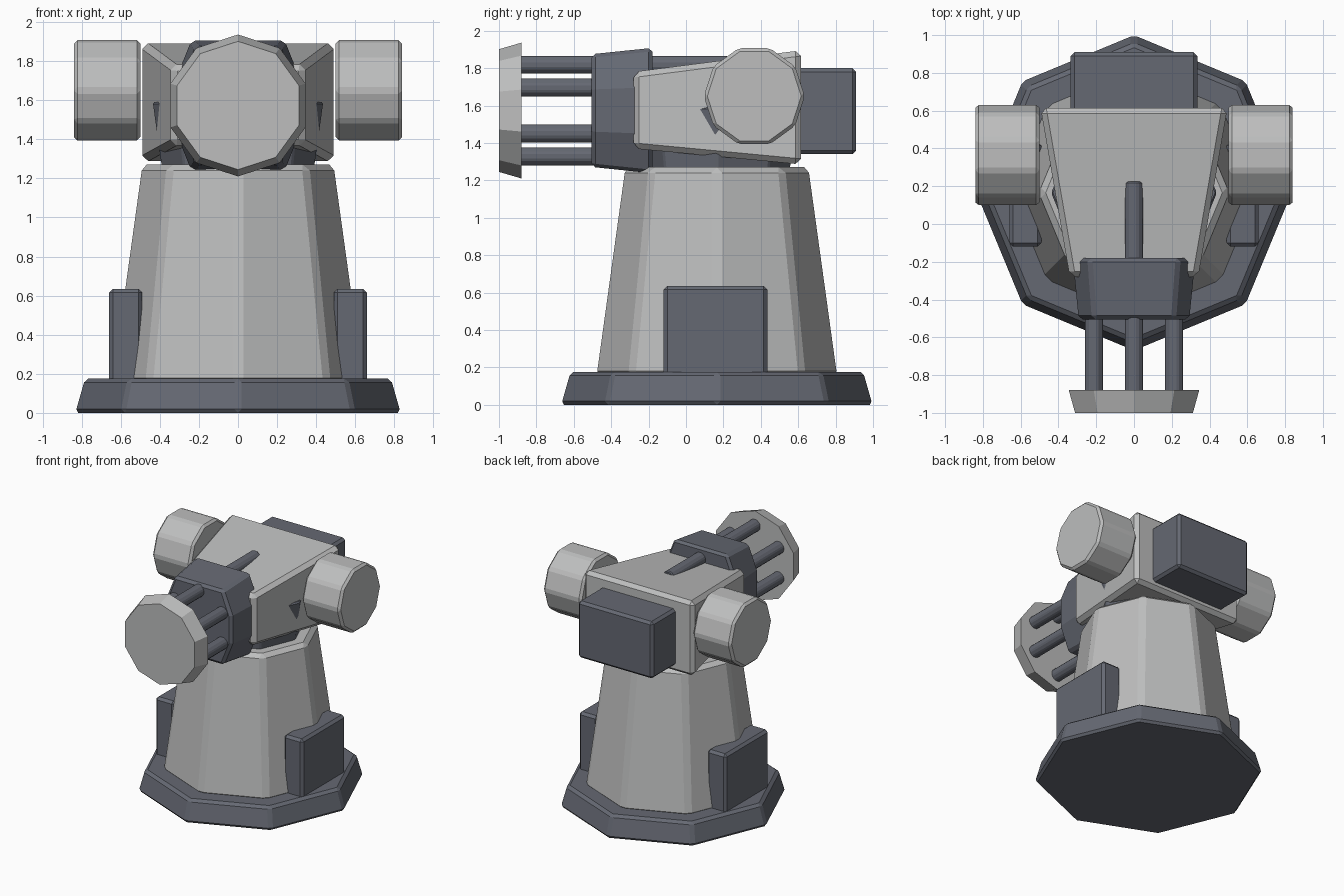
import bpy, bmesh
from math import sin, cos, pi
from mathutils import Vector

cube = bpy.data.objects.get("Cube")
if cube:
    bpy.data.objects.remove(cube, do_unlink=True)


def material(name, rgb):
    m = bpy.data.materials.new(name)
    m.use_nodes = True
    m.diffuse_color = (*rgb, 1)
    m.node_tree.nodes["Principled BSDF"].inputs["Base Color"].default_value = (*rgb, 1)
    return m


LIGHT = material("light grey", (0.51, 0.515, 0.515))
DARK = material("slate grey", (0.13, 0.14, 0.17))


def loft(name, rings, mat, bevel=0.0):
    """Solid through matching closed rings, with flat caps and chamfered edges."""
    bm = bmesh.new()
    loops = [[bm.verts.new(p) for p in ring] for ring in rings]
    n = len(loops[0])
    for a, b in zip(loops, loops[1:]):
        for i in range(n):
            j = (i + 1) % n
            bm.faces.new((a[i], a[j], b[j], b[i]))
    bm.faces.new(loops[0])
    bm.faces.new(loops[-1])
    bmesh.ops.recalc_face_normals(bm, faces=bm.faces)
    mesh = bpy.data.meshes.new(name)
    bm.to_mesh(mesh)
    bm.free()
    mesh.materials.append(mat)
    obj = bpy.data.objects.new(name, mesh)
    bpy.context.collection.objects.link(obj)
    if bevel:
        mod = obj.modifiers.new("chamfer", "BEVEL")
        mod.width, mod.segments, mod.limit_method = bevel, 1, "ANGLE"
    return obj


def ring(axis, at, r, n, center, phase=0.0):
    """Regular polygon across an axis; center gives the other two coordinates."""
    pts = []
    for i in range(n):
        t = phase + 2 * pi * i / n
        p = [center[0] + r * cos(t), center[1] + r * sin(t)]
        p.insert("xyz".index(axis), at)
        pts.append(Vector(p))
    return pts


def frustum(name, axis, ends, n, center, mat, bevel=0.0, phase=0.0):
    return loft(name, [ring(axis, at, r, n, center, phase) for at, r in ends], mat, bevel)


def rect(y, half_x, low, high):
    return [(-half_x, y, low), (half_x, y, low), (half_x, y, high), (-half_x, y, high)]


# Pedestal
HUB = (0, 0.165)
frustum("base_plate", "z", [(0, 0.84), (0.175, 0.79)], 8, HUB, DARK, 0.02)
frustum("column", "z", [(0.15, 0.655), (1.27, 0.5)], 8, HUB, LIGHT, 0.03)
frustum("swivel", "z", [(1.2, 0.385), (1.59, 0.44)], 8, HUB, DARK, 0.01)

# Tapered head and rear pack
loft("head", [rect(-0.28, 0.34, 1.37, 1.78), rect(0.615, 0.495, 1.285, 1.895)], LIGHT, 0.03)
loft("rear_pack", [rect(0.5, 0.335, 1.34, 1.8), rect(0.91, 0.335, 1.34, 1.8)], DARK, 0.02)

# Mirrored side parts
for side, s in (("left", 1), ("right", -1)):
    drum = [(s * 0.5, 0.27), (s * 0.84, 0.27)]
    frustum(side + "_drum", "x", drum, 10, (0.365, 1.65), LIGHT, 0.018)
    box = [[(s * x, y, z) for y, z in ((-0.12, 0.15), (0.435, 0.15), (0.435, 0.635), (-0.12, 0.635))]
           for x in (0.49, 0.66)]
    loft(side + "_side_box", box, DARK, 0.02)

# Barrel cluster
AXIS_Z = 1.573
for i in range(6):
    t = pi / 2 + i * pi / 3
    center = (0.245 * cos(t), AXIS_Z + 0.245 * sin(t))
    frustum("barrel_%d" % (i + 1), "y", [(-0.9, 0.052), (0.225, 0.052)], 8, center, DARK, 0.008, pi / 8)
frustum("muzzle_plate", "y", [(-1, 0.328), (-0.88, 0.363)], 10, (0, AXIS_Z), LIGHT, 0, pi / 2)


# Eight-sided shroud that flares toward the head
def shroud_ring(y, k):
    quarter = [(0.325, 0.125), (0.24, 0.335)]
    half = quarter + [(-x, z) for x, z in reversed(quarter)]
    outline = half + [(-x, -z) for x, z in half]
    return [(k * x, y, AXIS_Z + k * z) for x, z in outline]


loft("barrel_shroud", [shroud_ring(-0.505, 0.9), shroud_ring(-0.18, 1.0)], DARK, 0.02)
